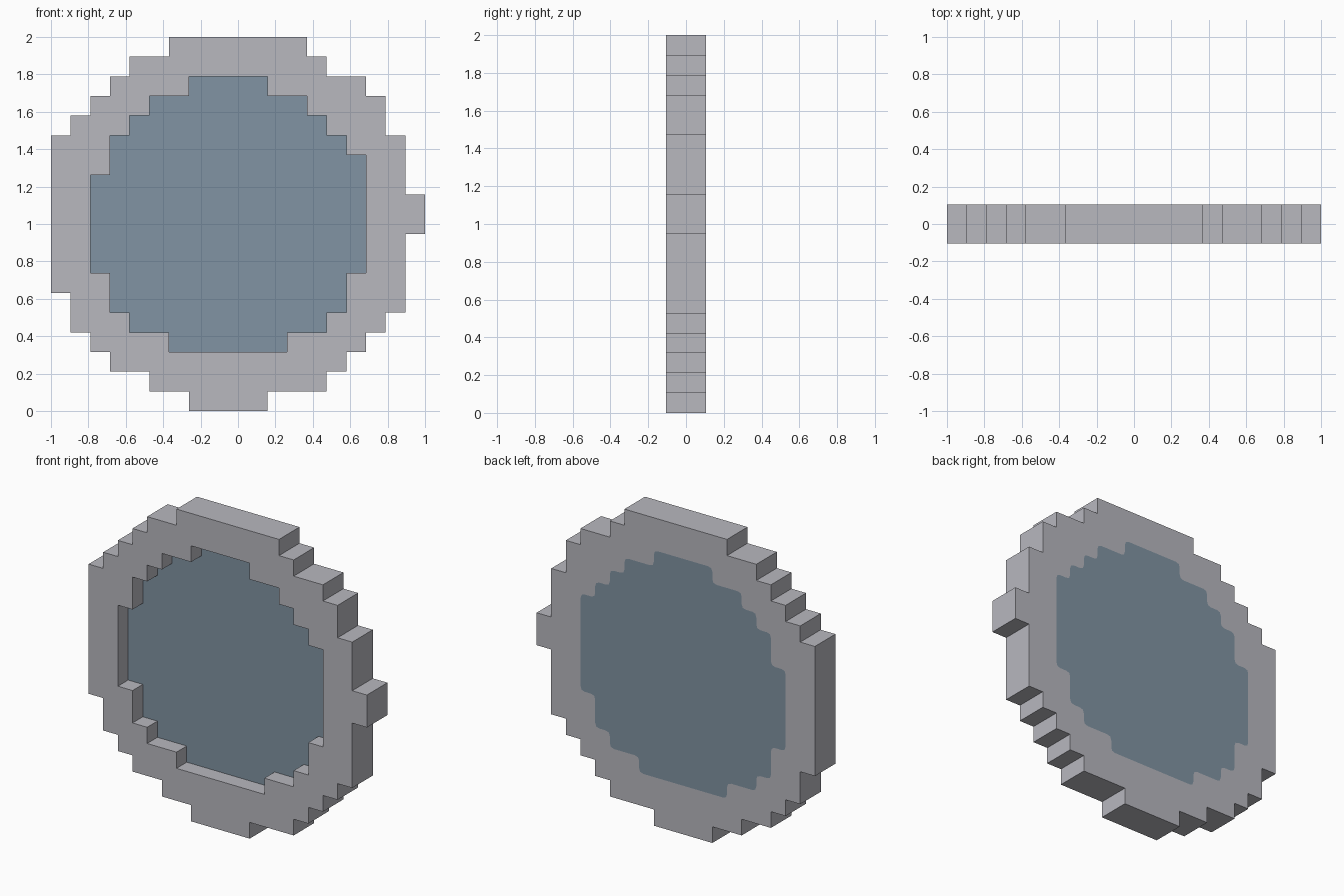
import bpy
import bmesh
from mathutils import Vector

cube = bpy.data.objects.get("Cube")
if cube:
    bpy.data.objects.remove(cube, do_unlink=True)

CELL = 2 / 19      # one pixel step of the stepped outline
HALF = CELL        # half thickness of the disc

# Column spans (start, end) of each pixel row, bottom to top
RIM = ([(7, 11), (5, 14), (3, 15), (2, 16), (1, 17), (1, 18)] + [(0, 18)] * 3
       + [(0, 19)] * 2 + [(0, 18)] * 3
       + [(1, 17), (2, 17), (3, 16), (4, 14), (6, 13)])
GLASS = ([(6, 12), (4, 14)] + [(3, 15)] * 2 + [(2, 16)] * 5
         + [(3, 16), (3, 15), (4, 14), (5, 13), (7, 11)])


def material(name, srgb):
    lin = [((c / 255 + 0.055) / 1.055) ** 2.4 for c in srgb] + [1.0]
    mat = bpy.data.materials.new(name)
    mat.use_nodes = True
    mat.diffuse_color = lin
    bsdf = mat.node_tree.nodes["Principled BSDF"]
    bsdf.inputs["Base Color"].default_value = lin
    bsdf.inputs["Roughness"].default_value = 0.8
    return mat


def outline(spans, first_row):
    """Counter-clockwise stepped outline (x, z) around the row spans."""
    right, left = [], []
    for r, (a, b) in enumerate(spans, first_row):
        for z in (r, r + 1):
            right.append((b, z))
            left.append((a, z))
    loop = right + left[::-1]
    pts = [Vector((x * CELL - 1, z * CELL)) for x, z in loop]
    # keep only true corners
    uniq = [p for i, p in enumerate(pts) if (p - pts[i - 1]).length > 1e-6]
    n = len(uniq)
    return [p for i, p in enumerate(uniq)
            if abs((p - uniq[i - 1]).cross(uniq[(i + 1) % n] - p)) > 1e-6]


def rounded(pts, radius):
    """Soften every corner with a short three-point curve."""
    out = []
    for i, p in enumerate(pts):
        a = p + (pts[i - 1] - p).normalized() * radius
        b = p + (pts[(i + 1) % len(pts)] - p).normalized() * radius
        out += [a, (a + b) / 4 + p / 2, b]
    return out


def ring(bm, pts, y):
    """Add a closed loop of edges at depth y."""
    vs = [bm.verts.new((p.x, y, p.y)) for p in pts]
    es = [bm.edges.new((v, vs[(i + 1) % len(vs)])) for i, v in enumerate(vs)]
    return vs, es


def wall(bm, va, vb):
    """Join two matching loops with quads."""
    n = len(va)
    for i in range(n):
        j = (i + 1) % n
        bm.faces.new((va[i], va[j], vb[j], vb[i]))


def fill(bm, edges, facing):
    """Fill between loops with flat faces looking along y."""
    geom = bmesh.ops.triangle_fill(bm, edges=edges, use_beauty=True)["geom"]
    faces = [f for f in geom if isinstance(f, bmesh.types.BMFace)]
    for f in faces:
        f.normal_update()
        if f.normal.y * facing < 0:
            f.normal_flip()


def finish(bm, name, mat):
    bmesh.ops.dissolve_limit(bm, angle_limit=0.01, verts=[], edges=bm.edges)
    mesh = bpy.data.meshes.new(name)
    bm.to_mesh(mesh)
    bm.free()
    mesh.materials.append(mat)
    obj = bpy.data.objects.new(name, mesh)
    bpy.context.collection.objects.link(obj)


grey = material("light grey metal", (184, 184, 191))
blue = material("slate blue glass", (129, 148, 163))

outer = outline(RIM, 0)
inner = outline(GLASS, 3)
soft = rounded(inner, 0.03)

# Stepped frame: outer wall, front face, recess wall and back face
bm = bmesh.new()
front_out, front_out_e = ring(bm, outer, -HALF)
back_out, back_out_e = ring(bm, outer, HALF)
front_in, front_in_e = ring(bm, inner, -HALF)
floor_in, _ = ring(bm, inner, 0)
_, back_in_e = ring(bm, soft, HALF)
wall(bm, front_out, back_out)
wall(bm, floor_in, front_in)
fill(bm, front_out_e + front_in_e, -1)
fill(bm, back_out_e + back_in_e, 1)
finish(bm, "frame", grey)

# Recessed glass on the front, flush softened panel on the back
for name, pts, y, facing in (("front_glass", inner, 0, -1),
                             ("back_glass", soft, HALF, 1)):
    bm = bmesh.new()
    _, edges = ring(bm, pts, y)
    fill(bm, edges, facing)
    finish(bm, name, blue)
